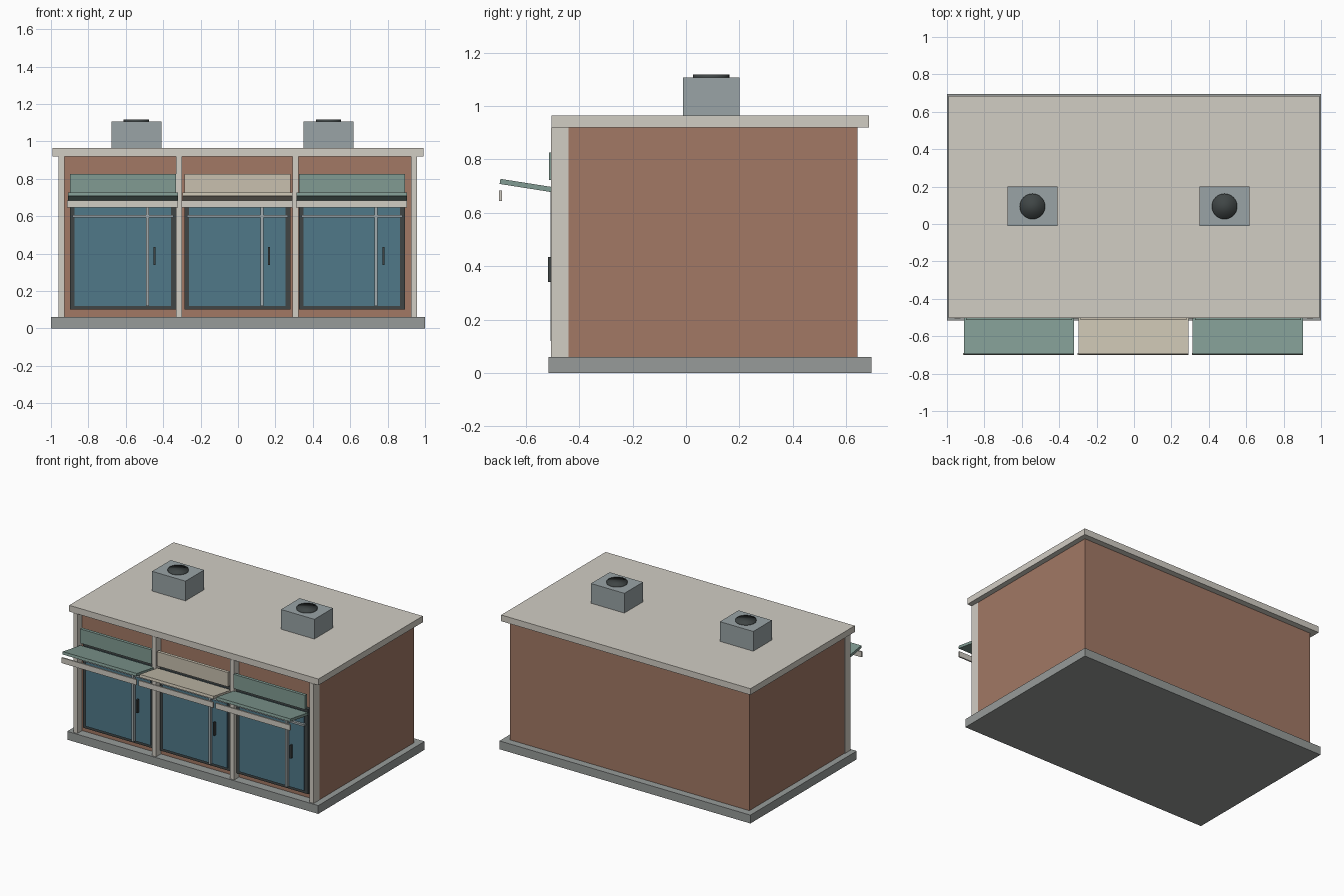
import bpy, math

if "Cube" in bpy.data.objects:
    bpy.data.objects.remove(bpy.data.objects["Cube"])


def mat(name, r, g, b):
    m = bpy.data.materials.new(name)
    m.diffuse_color = (r, g, b, 1)
    m.use_nodes = True
    m.node_tree.nodes["Principled BSDF"].inputs["Base Color"].default_value = m.diffuse_color
    return m


BRICK = mat("brick", 0.36, 0.19, 0.13)
STONE = mat("light_stone", 0.64, 0.61, 0.55)
BASE = mat("base_grey", 0.31, 0.33, 0.32)
DARK = mat("dark_frame", 0.05, 0.06, 0.06)
GLASS = mat("blue_glass", 0.08, 0.19, 0.25)
METAL = mat("bar_metal", 0.36, 0.41, 0.42)
GREEN = mat("green_awning", 0.22, 0.33, 0.29)
BEIGE = mat("beige_awning", 0.58, 0.53, 0.43)
UNIT = mat("unit_grey", 0.32, 0.37, 0.38)


def box(name, x, y, z, m):
    """Box from (min, max) ranges on each axis."""
    bpy.ops.mesh.primitive_cube_add(
        size=1, location=(sum(x) / 2, sum(y) / 2, sum(z) / 2))
    o = bpy.context.object
    o.name = name
    o.scale = (x[1] - x[0], y[1] - y[0], z[1] - z[0])
    bpy.ops.object.transform_apply(location=False, rotation=False, scale=True)
    o.data.materials.append(m)
    return o


def prism(name, x, profile, m):
    """Extrude a (y, z) profile along x."""
    n = len(profile)
    verts = [(px, y, z) for px in x for y, z in profile]
    faces = [tuple(range(n))[::-1], tuple(range(n, 2 * n))]
    faces += [(i, (i + 1) % n, (i + 1) % n + n, i + n) for i in range(n)]
    me = bpy.data.meshes.new(name)
    me.from_pydata(verts, [], faces)
    me.materials.append(m)
    o = bpy.data.objects.new(name, me)
    bpy.context.collection.objects.link(o)
    return o


# Main masses
box("base_slab", (-1, 1), (-0.515, 0.695), (0, 0.06), BASE)
box("brick_body", (-0.955, 0.955), (-0.45, 0.642), (0.06, 0.92), BRICK)
box("roof_slab", (-0.993, 0.993), (-0.503, 0.685), (0.92, 0.965), STONE)

# Front pillars
for cx in (-0.943, -0.315, 0.307, 0.941):
    box("pillar", (cx - 0.016, cx + 0.016), (-0.505, -0.44), (0.06, 0.92), STONE)

# Three shop bays
for i, colour in enumerate((GREEN, BEIGE, GREEN)):
    c = -0.003 + (i - 1) * 0.612
    wide = (c - 0.295, c + 0.295)
    box("window_frame", (c - 0.284, c + 0.284), (-0.48, -0.44), (0.10, 0.71), DARK)
    box("window_glass", (c - 0.258, c + 0.258), (-0.488, -0.475), (0.12, 0.69), GLASS)
    box("door_mullion", (c + 0.122, c + 0.138), (-0.508, -0.483), (0.12, 0.69), METAL)
    box("transom_bar", (c - 0.27, c + 0.27), (-0.505, -0.483), (0.592, 0.606), METAL)
    box("door_handle", (c + 0.164, c + 0.174), (-0.516, -0.497), (0.34, 0.435), DARK)
    box("sign_panel", (c - 0.284, c + 0.284), (-0.514, -0.492), (0.722, 0.825), colour)
    prism("awning", wide, [(-0.698, 0.708), (-0.495, 0.676),
                           (-0.492, 0.695), (-0.695, 0.727)], colour)
    box("valance", (c - 0.3, c + 0.295), (-0.7, -0.69), (0.645, 0.684), STONE)

# Rooftop units with fan discs
for cx in (-0.543, 0.484):
    box("roof_unit", (cx - 0.133, cx + 0.133), (-0.012, 0.2), (0.965, 1.107), UNIT)
    bpy.ops.mesh.primitive_cylinder_add(
        vertices=32, radius=0.068, depth=0.017, location=(cx, 0.094, 1.1085))
    fan = bpy.context.object
    fan.name = "roof_fan"
    fan.data.materials.append(DARK)
    bpy.ops.object.shade_smooth()
